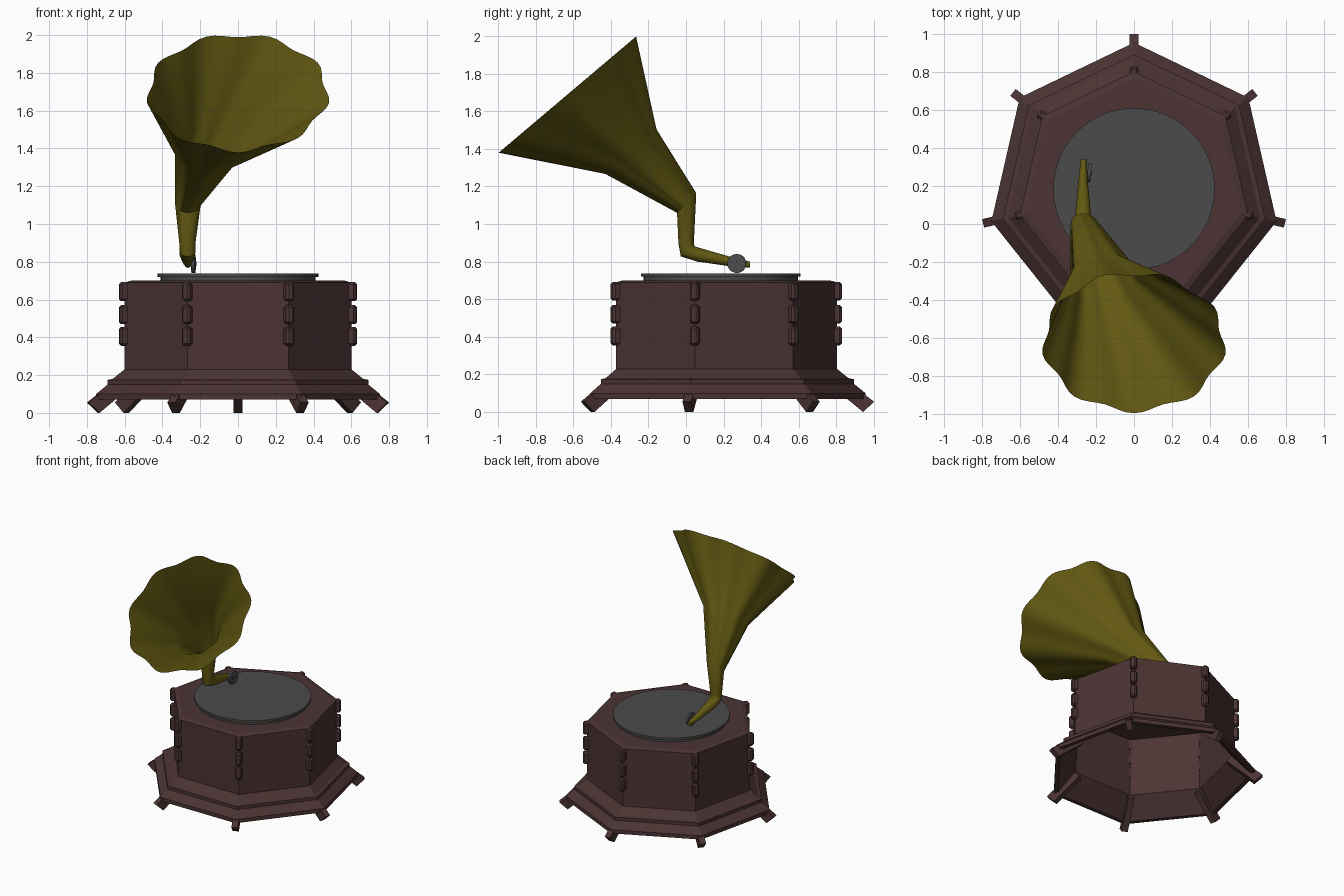
import bpy, bmesh, math
from mathutils import Matrix, Vector

if "Cube" in bpy.data.objects:
    bpy.data.objects.remove(bpy.data.objects["Cube"])

CY = 0.185                      # centre of the cabinet in y
CORNERS = [math.pi / 2 + k * math.tau / 7 for k in range(7)]


def material(name, rgb):
    m = bpy.data.materials.new(name)
    m.diffuse_color = (*rgb, 1)
    m.use_nodes = True
    m.node_tree.nodes["Principled BSDF"].inputs["Base Color"].default_value = m.diffuse_color
    return m


WOOD = material("dark red wood", (0.072, 0.034, 0.034))
BRASS = material("old brass", (0.125, 0.100, 0.006))
GREY = material("dark grey", (0.070, 0.070, 0.070))


def finish(name, bm, mat, smooth=None, bevel=0):
    bmesh.ops.recalc_face_normals(bm, faces=bm.faces)
    me = bpy.data.meshes.new(name)
    bm.to_mesh(me)
    bm.free()
    me.materials.append(mat)
    ob = bpy.data.objects.new(name, me)
    bpy.context.collection.objects.link(ob)
    if bevel:
        mod = ob.modifiers.new("bevel", 'BEVEL')
        mod.width = bevel
        mod.segments = 1
    if smooth:
        bpy.ops.object.select_all(action='DESELECT')
        ob.select_set(True)
        bpy.context.view_layer.objects.active = ob
        bpy.ops.object.shade_smooth_by_angle(angle=math.radians(smooth))
    return ob


def loft(bm, rings, cap_start=True, cap_end=True):
    vs = [[bm.verts.new(p) for p in ring] for ring in rings]
    n = len(vs[0])
    for a, b in zip(vs, vs[1:]):
        for i in range(n):
            j = (i + 1) % n
            bm.faces.new((a[i], a[j], b[j], b[i]))
    if cap_start:
        bm.faces.new(vs[0])
    if cap_end:
        bm.faces.new(vs[-1])


def lathe(bm, profile, angles):
    loft(bm, [[(r * math.cos(a), CY + r * math.sin(a), z) for a in angles]
              for r, z in profile])


# cabinet: seven-sided shell, open below, with stepped skirt
bm = bmesh.new()
lathe(bm, [(0.595, 0.68), (0.595, 0.215), (0.735, 0.07), (0.77, 0.07), (0.77, 0.10),
           (0.708, 0.15), (0.708, 0.175), (0.68, 0.18), (0.617, 0.23),
           (0.617, 0.69), (0.58, 0.70)], CORNERS)
finish("cabinet", bm, WOOD)

# sloping feet under the skirt corners
bm = bmesh.new()
for a in CORNERS:
    out, side = Vector((math.cos(a), math.sin(a), 0)), Vector((-math.sin(a), math.cos(a), 0))
    section = [(0.60, 0.222), (0.815, 0.055), (0.757, 0.0), (0.555, 0.165)]
    loft(bm, [[Vector((0, CY, z)) + out * r + side * s for r, z in section]
              for s in (-0.023, 0.023)])
finish("feet", bm, WOOD)

# three small blocks on every cabinet corner
bm = bmesh.new()
for a in CORNERS:
    for z in (0.405, 0.52, 0.642):
        m = (Matrix.Translation((0, CY, 0)) @ Matrix.Rotation(a, 4, 'Z')
             @ Matrix.Translation((0.617, 0, z)) @ Matrix.Diagonal((0.055, 0.048, 0.1, 1)))
        bmesh.ops.create_cube(bm, size=1, matrix=m)
finish("corner_blocks", bm, WOOD, bevel=0.012)

# platter and record
circle = [i * math.tau / 64 for i in range(64)]
bm = bmesh.new()
lathe(bm, [(0.41, 0.69), (0.41, 0.725)], circle)
finish("platter", bm, GREY, smooth=30)
bm = bmesh.new()
lathe(bm, [(0.425, 0.72), (0.425, 0.737)], circle)
finish("record", bm, GREY, smooth=30)

# horn and arm: rings given by x centre, half width, lower and upper (y, z), scallop
stations = [
    (-0.265, 0.016, (0.340, 0.768), (0.340, 0.800), 0),
    (-0.268, 0.024, (0.230, 0.776), (0.235, 0.826), 0),
    (-0.268, 0.041, (0.060, 0.800), (0.048, 0.880), 0),
    (-0.268, 0.043, (-0.028, 0.828), (0.042, 0.892), 0),
    (-0.268, 0.043, (-0.040, 0.895), (0.042, 0.905), 0),
    (-0.265, 0.068, (-0.047, 1.060), (0.055, 1.165), 0.01),
    (-0.155, 0.175, (-0.425, 1.270), (-0.155, 1.505), 0.03),
    (0.0, 0.472, (-0.983, 1.390), (-0.262, 2.000), 0.036),
]
rings = []
for xc, w, low, high, wave in stations:
    lo, hi = Vector((xc, *low)), Vector((xc, *high))
    mid, up = (lo + hi) / 2, (hi - lo) / 2
    ring = []
    for i in range(72):
        t = i * math.tau / 72
        k = 1 + wave * math.cos(9 * (t + math.pi / 2))
        ring.append(mid + (up * math.sin(t) + Vector((w * math.cos(t), 0, 0))) * k)
    rings.append(ring)
bm = bmesh.new()
loft(bm, rings, cap_end=False)
finish("horn_and_arm", bm, BRASS, smooth=40)

# sound box disc with hub beside the arm end
bm = bmesh.new()
for r, depth, x in ((0.05, 0.018, -0.236), (0.012, 0.03, -0.236)):
    m = (Matrix.Translation((x, 0.27, 0.79)) @ Matrix.Rotation(math.radians(-5), 4, 'Z')
         @ Matrix.Rotation(math.pi / 2, 4, 'Y'))
    bmesh.ops.create_cone(bm, cap_ends=True, segments=32, radius1=r, radius2=r,
                          depth=depth, matrix=m)
finish("sound_box", bm, GREY, smooth=30)
